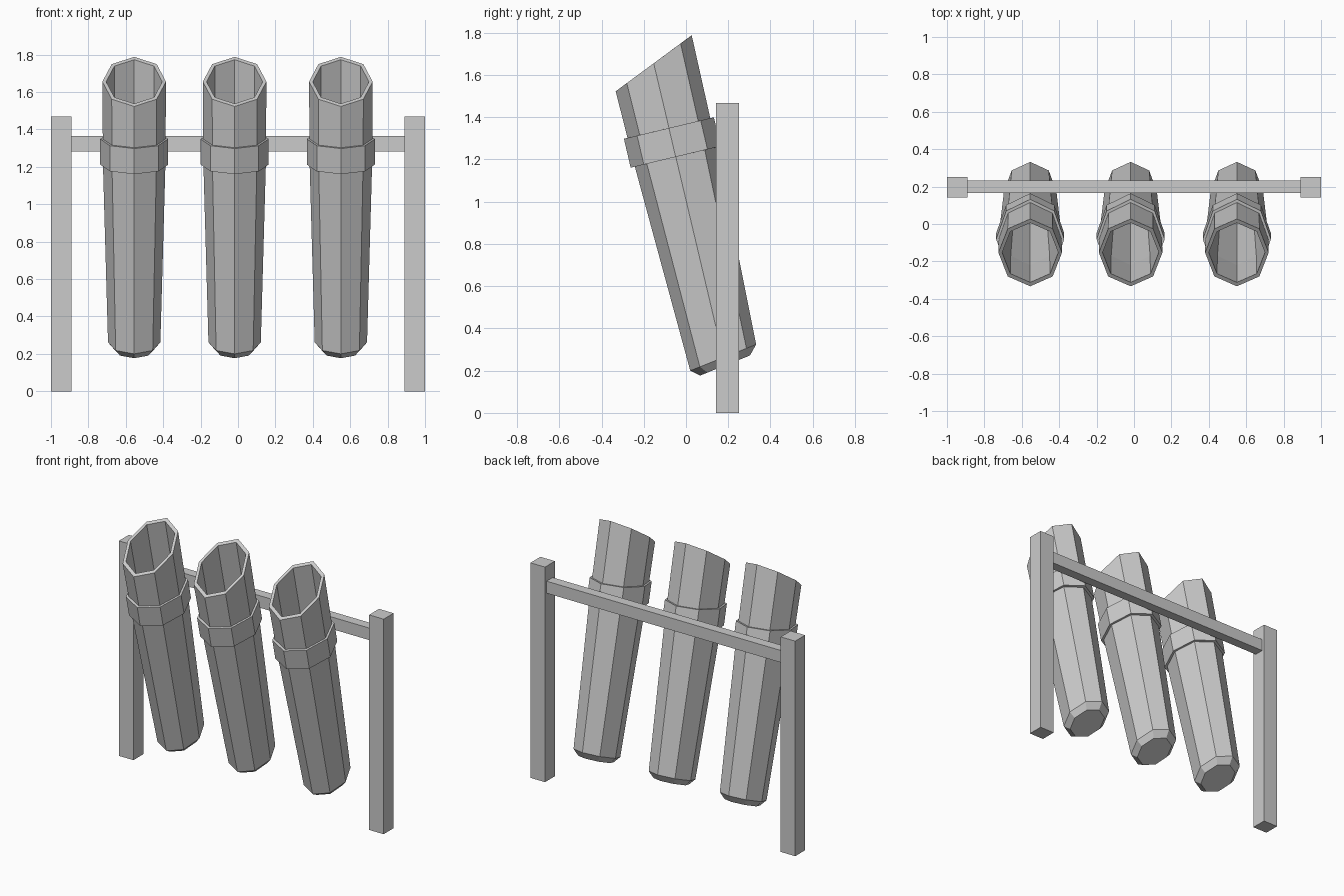
import bpy, bmesh
from math import cos, sin, pi

if "Cube" in bpy.data.objects:
    bpy.data.objects.remove(bpy.data.objects["Cube"])


def box(name, lo, hi):
    bm = bmesh.new()
    bmesh.ops.create_cube(bm, size=1)
    for v in bm.verts:
        v.co = [l + (c + 0.5) * (h - l) for c, l, h in zip(v.co, lo, hi)]
    finish(name, bm)


def finish(name, bm, x=0):
    bmesh.ops.recalc_face_normals(bm, faces=bm.faces)
    mesh = bpy.data.meshes.new(name)
    bm.to_mesh(mesh)
    bm.free()
    ob = bpy.data.objects.new(name, mesh)
    ob.location.x = x
    bpy.context.collection.objects.link(ob)


def loft(name, x, rings, closed=False):
    """Eight-sided loft; ring = front y, front z, back y, back z, half width."""
    bm = bmesh.new()
    loops = []
    for fy, fz, by, bz, w in rings:
        loop = []
        for i in range(8):
            c, s = cos(i * pi / 4), sin(i * pi / 4)
            loop.append(bm.verts.new((w * s, (fy + by) / 2 + c * (by - fy) / 2,
                                      (fz + bz) / 2 + c * (bz - fz) / 2)))
        loops.append(loop)
    pairs = list(zip(loops, loops[1:]))
    if closed:
        pairs.append((loops[-1], loops[0]))
    else:
        bm.faces.new(loops[0])
        bm.faces.new(loops[-1])
    for a, b in pairs:
        for i in range(8):
            j = (i + 1) % 8
            bm.faces.new((a[i], a[j], b[j], b[i]))
    finish(name, bm, x)


# Leaning hollow tubes: outside from the base up, over the slanted rim, then inside
tube = [
    (0.067, 0.177, 0.303, 0.272, 0.107),
    (0.020, 0.200, 0.332, 0.324, 0.140),
    (-0.242, 1.165, 0.145, 1.262, 0.167),
    (-0.333, 1.523, 0.027, 1.788, 0.170),
    (-0.312, 1.538, 0.006, 1.773, 0.150),
    (-0.220, 1.170, 0.123, 1.257, 0.147),
    (0.045, 0.260, 0.300, 0.360, 0.120),
]
# Raised collar band around each tube
collar = [
    (-0.262, 1.161, 0.164, 1.263, 0.182),
    (-0.294, 1.298, 0.132, 1.400, 0.182),
    (-0.262, 1.306, 0.100, 1.392, 0.160),
    (-0.230, 1.169, 0.132, 1.255, 0.158),
]
for label, x in (("left", -0.555), ("middle", -0.018), ("right", 0.55)):
    loft("tube_" + label, x, tube)
    loft("collar_" + label, x, collar, closed=True)

# Frame: two square posts and the rail between them
box("post_left", (-1, 0.143, 0), (-0.89, 0.25, 1.468))
box("post_right", (0.89, 0.143, 0), (1, 0.25, 1.468))
box("rail", (-0.89, 0.166, 1.283), (0.89, 0.232, 1.365))
